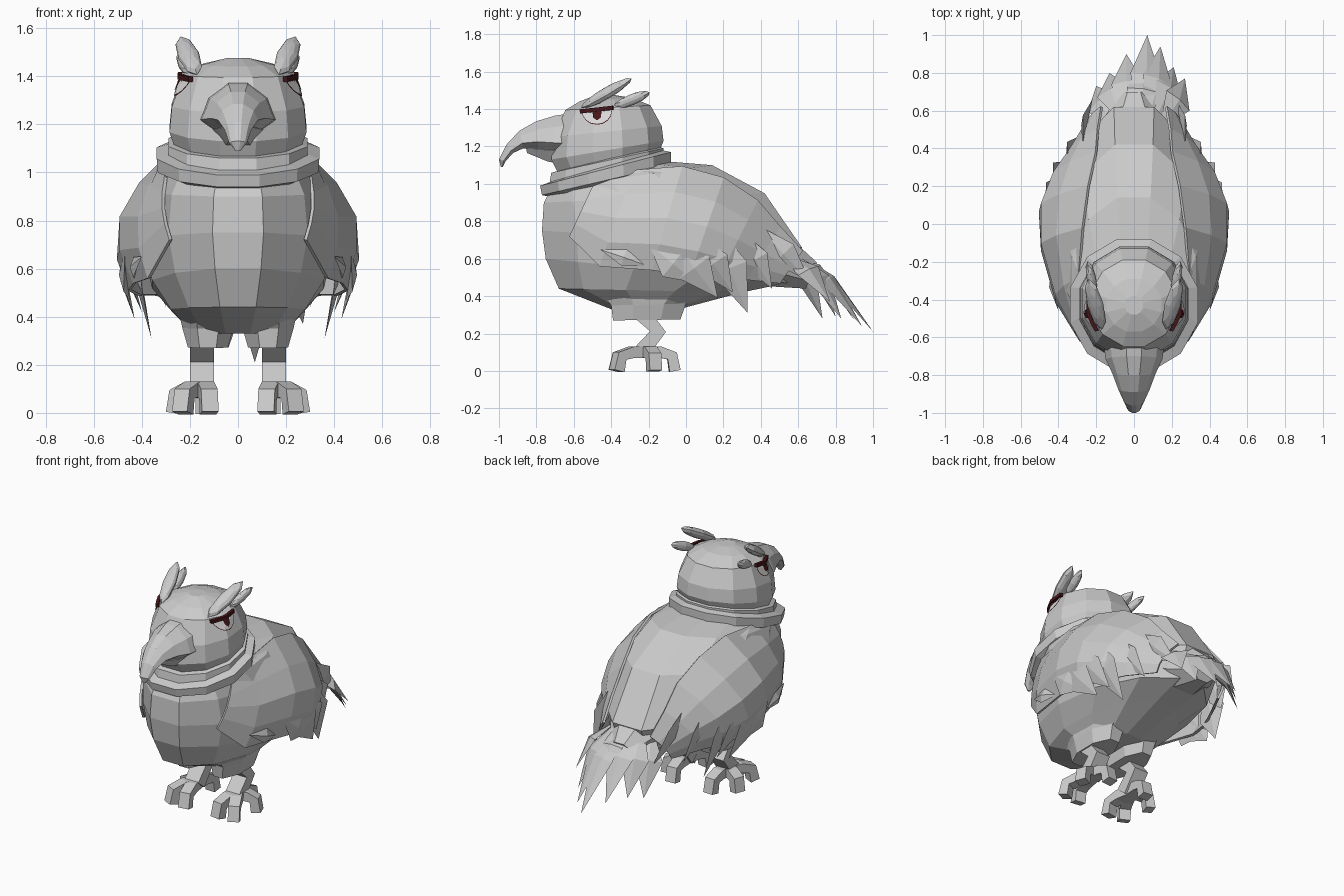
import bpy
import bmesh
from math import sin, cos, pi
from mathutils import Vector
from mathutils.bvhtree import BVHTree

cube = bpy.data.objects.get("Cube")
if cube:
    bpy.data.objects.remove(cube, do_unlink=True)


def material(name, color):
    mat = bpy.data.materials.new(name)
    mat.use_nodes = True
    mat.diffuse_color = color
    mat.node_tree.nodes["Principled BSDF"].inputs["Base Color"].default_value = color
    return mat


GREY = material("plumage grey", (0.6, 0.6, 0.6, 1))
PALE = material("eye pale", (0.7, 0.7, 0.7, 1))
RED = material("dark red", (0.06, 0.008, 0.01, 1))


def finish(bm, name, mat=GREY):
    bmesh.ops.recalc_face_normals(bm, faces=bm.faces)
    mesh = bpy.data.meshes.new(name)
    bm.to_mesh(mesh)
    bm.free()
    mesh.materials.append(mat)
    obj = bpy.data.objects.new(name, mesh)
    bpy.context.collection.objects.link(obj)
    return obj


def skin_rings(bm, rings):
    """Bridge vertex rings and close both ends."""
    n = len(rings[0])
    for a, b in zip(rings, rings[1:]):
        for i in range(n):
            j = (i + 1) % n
            bm.faces.new((a[i], a[j], b[j], b[i]))
    bm.faces.new(rings[0])
    bm.faces.new(rings[-1])


def loft(name, rings, sides=12, x=0.0, skew=0.0):
    """Each ring: front (y, z), back (y, z), half width; skew widens the back."""
    bm = bmesh.new()
    loops = []
    for front, back, width in rings:
        f, b = Vector((x, *front)), Vector((x, *back))
        loop = []
        for i in range(sides):
            a = 2 * pi * (i + 0.5) / sides
            t = (1 - cos(a) / cos(pi / sides)) / 2
            across = width * sin(a) * (1 + skew * (2 * t - 1))
            loop.append(bm.verts.new(f.lerp(b, t) + Vector((across, 0, 0))))
        loops.append(loop)
    skin_rings(bm, loops)
    return finish(bm, name)


def tube(name, path, width, height, mat=GREY):
    """Square bar swept along a path."""
    bm = bmesh.new()
    pts = [Vector(p) for p in path]
    loops = []
    for i, p in enumerate(pts):
        along = (pts[min(i + 1, len(pts) - 1)] - pts[max(i - 1, 0)]).normalized()
        flat = pts[-1] - pts[0]
        side = Vector((flat.y, -flat.x, 0)).normalized()
        up = side.cross(along).normalized()
        loops.append([bm.verts.new(p + side * u * width / 2 + up * v * height / 2)
                      for u, v in ((-1, -1), (1, -1), (1, 1), (-1, 1))])
    skin_rings(bm, loops)
    return finish(bm, name, mat)


def feather(name, root, tip, width, out, bend):
    """Pointed blade facing out, its middle pushed outward by bend."""
    bm = bmesh.new()
    r, t, n = Vector(root), Vector(tip), Vector(out).normalized()
    side = (t - r).cross(n).normalized() * width / 2
    n = side.cross(t - r).normalized()
    mid = r.lerp(t, 0.5) + n * bend * (1 if n.dot(Vector(out)) > 0 else -1)
    ring = [bm.verts.new(p) for p in (mid + side, mid + n * 0.015, mid - side, mid - n * 0.015)]
    ends = [bm.verts.new(r), bm.verts.new(t)]
    for i in range(4):
        for e in ends:
            bm.faces.new((ring[i], ring[(i + 1) % 4], e))
    return finish(bm, name)


# Body, collar and head
loft("body", [
    ((-.40, .33), (.0, .34), .20), ((-.68, .44), (.30, .42), .29),
    ((-.75, .60), (.54, .47), .37), ((-.77, .75), (.62, .66), .41),
    ((-.76, .90), (.42, .95), .39), ((-.72, .98), (.14, 1.10), .34),
    ((-.66, 1.02), (-.10, 1.12), .28)])
loft("lower_collar", [
    ((-.72, .93), (-.11, 1.08), .30), ((-.77, .94), (-.08, 1.10), .345),
    ((-.78, .99), (-.08, 1.17), .35), ((-.70, 1.02), (-.13, 1.18), .29)])
loft("upper_collar", [
    ((-.73, 1.00), (-.12, 1.15), .30), ((-.72, 1.06), (-.12, 1.19), .30),
    ((-.68, 1.07), (-.15, 1.20), .27)])
head = loft("head", [
    ((-.68, 1.05), (-.14, 1.18), .27), ((-.72, 1.13), (-.12, 1.23), .295),
    ((-.71, 1.25), (-.13, 1.31), .285), ((-.645, 1.395), (-.19, 1.42), .235),
    ((-.57, 1.44), (-.29, 1.46), .15), ((-.48, 1.475), (-.38, 1.475), .05)])

# Hooked beak
loft("upper_beak", [
    ((-.60, 1.38), (-.64, 1.15), .155), ((-.70, 1.365), (-.72, 1.16), .145),
    ((-.80, 1.335), (-.79, 1.18), .11), ((-.89, 1.285), (-.87, 1.19), .08),
    ((-.96, 1.21), (-.925, 1.165), .054), ((-1.0, 1.13), (-.965, 1.12), .036),
    ((-.99, 1.09), (-.98, 1.09), .01)], 8, skew=.3)
loft("lower_beak", [
    ((-.62, 1.25), (-.64, 1.10), .13), ((-.74, 1.24), (-.74, 1.12), .09),
    ((-.86, 1.22), (-.85, 1.165), .045)], 6)

# Eyes follow the head surface
surface = BVHTree.FromPolygons([v.co for v in head.data.vertices],
                               [p.vertices[:] for p in head.data.polygons])


def on_head(s, y, z, lift):
    hit = surface.ray_cast(Vector((s, y, z)), Vector((-s, 0, 0)))
    return hit[0] + hit[1] * lift * (1 if hit[1].x * s > 0 else -1)


def decal(name, s, outline, centre, lift, mat):
    bm = bmesh.new()
    c = bm.verts.new(on_head(s, *centre, lift))
    ring = [bm.verts.new(on_head(s, y, z, lift)) for y, z in outline]
    for i, v in enumerate(ring):
        bm.faces.new((c, v, ring[(i + 1) % len(ring)]))
    obj = finish(bm, name, mat)
    if sum(p.normal.x for p in obj.data.polygons) * s < 0:
        obj.data.flip_normals()


def crest(name, s, centre, size, tilt):
    bm = bmesh.new()
    bmesh.ops.create_uvsphere(bm, u_segments=8, v_segments=6, radius=1)
    obj = finish(bm, name)
    obj.scale = size
    obj.rotation_euler = (tilt, 0.3 * s, 0.08 * -s)
    obj.location = (centre[0] * s, *centre[1:])


def half_disc(radius, depth):
    return [(-.475 - radius * cos(pi * i / 8), 1.39 - depth * sin(pi * i / 8)) for i in range(9)]


for s, label in ((1, "left"), (-1, "right")):
    decal(label + "_eye_rim", s, half_disc(.08, .076), (-.475, 1.36), .006, RED)
    decal(label + "_eye", s, half_disc(.077, .072), (-.475, 1.36), .0085, PALE)
    pupil = [(-.495, 1.39), (-.49, 1.35), (-.475, 1.335), (-.455, 1.35), (-.45, 1.39)]
    decal(label + "_pupil", s, pupil, (-.472, 1.365), .013, RED)
    brow = [on_head(s, -.56 + .0425 * i, 1.383 + .005 * i, .012) for i in range(5)]
    tube(label + "_brow", brow, .02, .022, RED)
    crest(label + "_front_crest", s, (.205, -.425, 1.485), (.045, .16, .03), .54)
    crest(label + "_rear_crest", s, (.225, -.29, 1.45), (.025, .105, .03), .4)

# Wings: each column has a top edge point, bottom edge point and bulge
COLUMNS = [
    ((.30, -.50, .98), (.28, -.62, .72), .02), ((.29, -.28, 1.07), (.37, -.46, .56), .08),
    ((.27, -.02, 1.09), (.43, -.18, .54), .135), ((.24, .20, 1.03), (.45, .02, .51), .14),
    ((.20, .38, .91), (.41, .17, .49), .115), ((.19, .50, .77), (.34, .32, .49), .06),
    ((.17, .62, .64), (.24, .50, .47), .03)]
ROWS = 5


def wing(name, s):
    bm = bmesh.new()
    grid = []
    for top, bottom, bulge in COLUMNS:
        col = []
        for r in range(ROWS):
            t = r / (ROWS - 1)
            p = Vector(top).lerp(Vector(bottom), t)
            p.x = (p.x + bulge * sin(pi * t)) * s
            col.append(bm.verts.new(p))
        grid.append(col)
    for a, b in zip(grid, grid[1:]):
        for r in range(ROWS - 1):
            bm.faces.new((a[r], a[r + 1], b[r + 1], b[r]))
    obj = finish(bm, name)
    mod = obj.modifiers.new("thickness", "SOLIDIFY")
    mod.thickness, mod.offset = 0.015, 0


# Broad flight feathers along the lower wing edge
WING_FEATHERS = [
    ((.40, -.46, .65), (.43, -.20, .56), .09),
    ((.47, -.20, .68), (.45, .06, .47), .18), ((.48, -.08, .72), (.43, .17, .39), .20),
    ((.47, .04, .74), (.40, .25, .42), .18), ((.43, .14, .80), (.36, .33, .31), .20),
    ((.35, .28, .76), (.30, .46, .44), .15), ((.27, .38, .78), (.22, .66, .48), .15)]
for s, label in ((1, "left"), (-1, "right")):
    wing(label + "_wing", s)
    for i, (a, b, w) in enumerate(WING_FEATHERS):
        feather(f"{label}_wing_feather_{i + 1}", (a[0] * s, *a[1:]), (b[0] * s, *b[1:]),
                w, (s, -.2, .1), .02)

# Tail base and fanned feathers
loft("tail_base", [((.40, .90), (.36, .46), .24), ((.58, .69), (.48, .45), .18),
                   ((.70, .58), (.64, .44), .09)], 8)
TAIL_TIPS = [(.07, 1.0, .21), (.14, .94, .24), (.21, .83, .28), (.27, .77, .37),
             (-.04, .90, .27), (-.13, .80, .29), (-.20, .73, .28), (.05, .84, .40)]
for i, tip in enumerate(TAIL_TIPS):
    root = (tip[0] * .5, .50 + .02 * (i % 3), .69 - .02 * (i % 4))
    feather(f"tail_feather_{i + 1}", root, tip, .17, (tip[0] * 3, .6, .7), .05)

# Legs and clawed feet
for s, label in ((1, "left"), (-1, "right")):
    loft(label + "_thigh", [((-.45, .41), (.08, .42), .13), ((-.40, .35), (.0, .36), .115),
                            ((-.39, .27), (-.03, .275), .09)], 8, .125 * s)
    x = .15 * s
    tube(label + "_shank", [(x, -.23, .30), (x, -.15, .21), (x, -.24, .10)], .10, .085)
    toes = {"inner": (-.03, -.38), "outer": (.08, -.37), "side": (.11, -.17), "back": (-.01, -.06)}
    for toe, (dx, y) in toes.items():
        end = Vector(((.15 + dx) * s, y, 0))
        hub = Vector((x, -.21, .10))
        path = [hub, hub.lerp(end, .5) + Vector((0, 0, .05)),
                hub.lerp(end, .9) + Vector((0, 0, .07)), end]
        tube(f"{label}_{toe}_toe", path, .07, .06)
